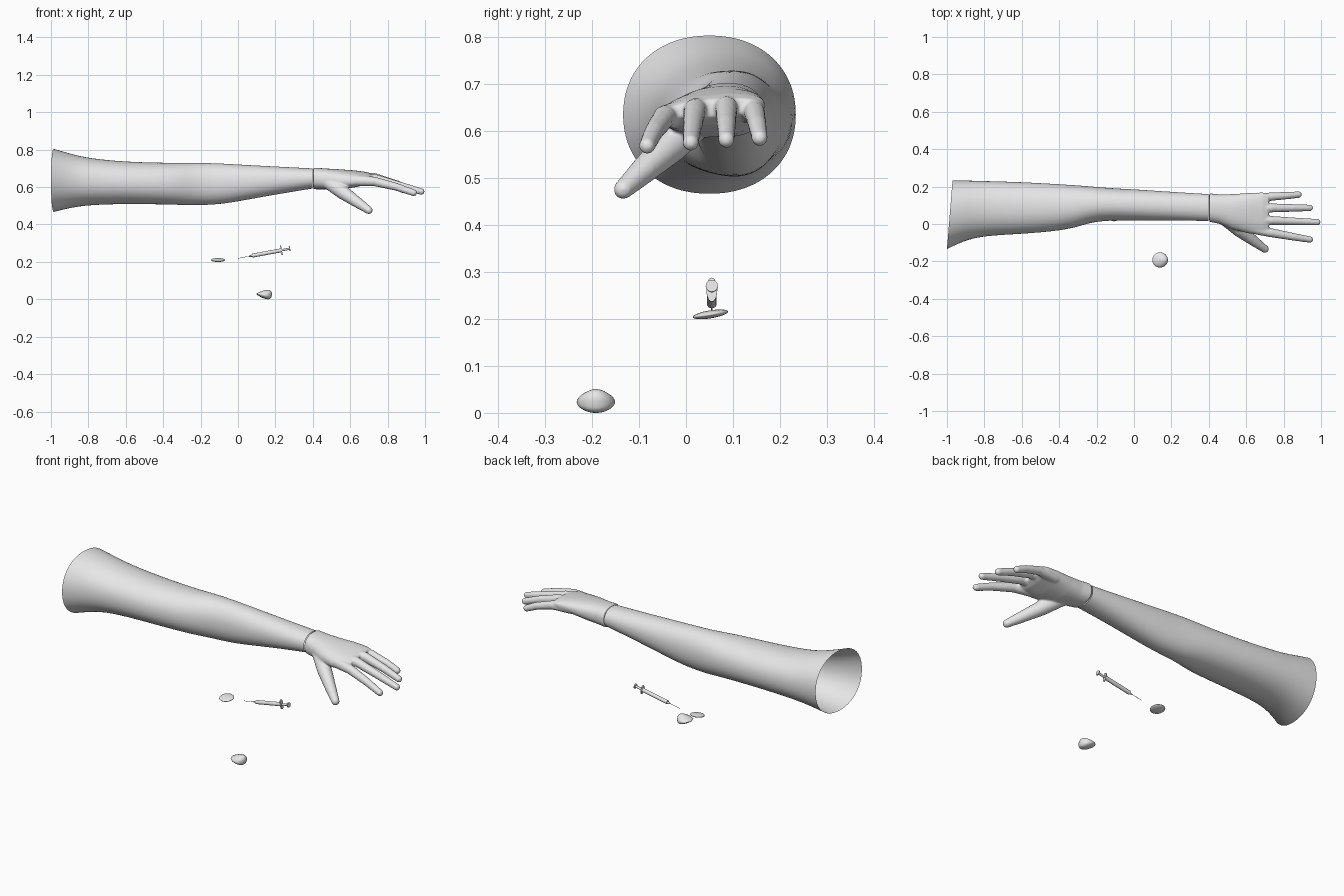
import bpy, bmesh, math
from mathutils import Vector, Matrix

cube = bpy.data.objects.get("Cube")
if cube:
    bpy.data.objects.remove(cube)

GREY = (0.8, 0.8, 0.8, 1)
mat = bpy.data.materials.new("light grey")
mat.use_nodes = True
mat.diffuse_color = GREY
mat.node_tree.nodes["Principled BSDF"].inputs["Base Color"].default_value = GREY


def finish(bm, name, angle=180):
    bmesh.ops.recalc_face_normals(bm, faces=bm.faces[:])
    mesh = bpy.data.meshes.new(name)
    bm.to_mesh(mesh)
    bm.free()
    mesh.materials.append(mat)
    ob = bpy.data.objects.new(name, mesh)
    bpy.context.collection.objects.link(ob)
    bpy.ops.object.select_all(action='DESELECT')
    ob.select_set(True)
    bpy.context.view_layer.objects.active = ob
    bpy.ops.object.shade_smooth_by_angle(angle=math.radians(angle))
    return ob


def loft(bm, sections, sides=32, power=1.0, caps=False):
    """Skin oval sections given as x, y range, z range, z shear and x lean."""
    rings = []
    for x, y0, y1, z0, z1, shear, lean in sections:
        ring = []
        for i in range(sides):
            a = math.tau * i / sides
            c, s = math.cos(a), math.sin(a)
            u = math.copysign(abs(c) ** power, c)
            w = math.copysign(abs(s) ** power, s)
            y = (y0 + y1) / 2 + u * (y1 - y0) / 2
            z = (z0 + z1) / 2 + w * (z1 - z0) / 2 + shear * u
            ring.append(bm.verts.new((x + lean * u, y, z)))
        rings.append(ring)
    for a, b in zip(rings, rings[1:]):
        for i in range(sides):
            j = (i + 1) % sides
            bm.faces.new((a[i], a[j], b[j], b[i]))
    if caps:
        bm.faces.new(rings[0])
        bm.faces.new(rings[-1])


# Hollow sleeve-like arm, open at the shoulder and at the wrist
bm = bmesh.new()
loft(bm, [
    (-0.985, -0.135, 0.235, 0.466, 0.805, 0, 0.015),
    (-0.90, -0.09, 0.233, 0.488, 0.78, 0, 0.01),
    (-0.80, -0.063, 0.23, 0.504, 0.754, 0, 0),
    (-0.60, -0.054, 0.225, 0.51, 0.735, 0, 0),
    (-0.40, -0.037, 0.213, 0.507, 0.73, 0, 0),
    (-0.30, -0.016, 0.207, 0.504, 0.73, 0, 0),
    (-0.22, 0.012, 0.2, 0.502, 0.73, 0, 0),
    (-0.10, 0.02, 0.19, 0.507, 0.727, 0, 0),
    (0.00, 0.017, 0.186, 0.523, 0.721, 0, 0),
    (0.20, 0.019, 0.172, 0.56, 0.71, 0, 0),
    (0.398, 0.016, 0.16, 0.592, 0.70, 0, 0),
], power=0.93)
arm = finish(bm, "arm")
sub = arm.modifiers.new("smooth form", 'SUBSURF')
sub.levels = sub.render_levels = 2

# Hand: palm and digits fused into one skin
bm = bmesh.new()
loft(bm, [
    (0.402, 0.012, 0.164, 0.588, 0.704, 0, 0),
    (0.46, 0.000, 0.158, 0.588, 0.70, 0.003, 0),
    (0.53, -0.030, 0.160, 0.588, 0.695, 0.008, 0),
    (0.62, -0.052, 0.166, 0.60, 0.687, 0.012, 0),
    (0.69, -0.052, 0.169, 0.615, 0.678, 0.01, 0),
    (0.72, -0.045, 0.160, 0.63, 0.668, 0.008, 0),
], power=0.85, caps=True)
digits = [
    [(0.62, -0.02, 0.635, 0.03), (0.73, -0.046, 0.63, 0.025),
     (0.85, -0.068, 0.60, 0.021), (0.94, -0.083, 0.569, 0.018)],
    [(0.62, 0.03, 0.648, 0.03), (0.73, 0.019, 0.645, 0.025),
     (0.86, 0.014, 0.61, 0.021), (0.98, 0.01, 0.576, 0.018)],
    [(0.62, 0.085, 0.652, 0.03), (0.73, 0.086, 0.65, 0.025),
     (0.85, 0.086, 0.615, 0.021), (0.94, 0.086, 0.582, 0.018)],
    [(0.62, 0.135, 0.645, 0.028), (0.73, 0.146, 0.64, 0.023),
     (0.82, 0.152, 0.613, 0.02), (0.88, 0.157, 0.586, 0.018)],
    [(0.48, 0.03, 0.625, 0.035), (0.56, -0.03, 0.572, 0.038),
     (0.64, -0.09, 0.517, 0.029), (0.70, -0.134, 0.476, 0.021)],
]
STEPS = 10
for path in digits:
    for a, b in zip(path, path[1:]):
        for k in range(STEPS + 1):
            x, y, z, r = (Vector(a).lerp(Vector(b), k / STEPS))
            bmesh.ops.create_uvsphere(bm, u_segments=16, v_segments=10, radius=r,
                                      matrix=Matrix.Translation((x, y, z)))
hand = finish(bm, "hand")
fuse = hand.modifiers.new("fuse", 'REMESH')
fuse.mode = 'VOXEL'
fuse.voxel_size = 0.005
fuse.use_smooth_shade = True
soft = hand.modifiers.new("soften", 'SMOOTH')
soft.factor = 0.5
soft.iterations = 8

# Syringe: coaxial parts along a gently rising axis
tip, end = Vector((0.0, 0.055, 0.219)), Vector((0.28, 0.055, 0.271))
axis = (end - tip).normalized()
turn = axis.to_track_quat('Z', 'Y').to_matrix().to_4x4()


def rod(name, start, stop, radius, narrow=1.0, radius2=None):
    bm = bmesh.new()
    place = Matrix.Translation(tip + axis * (start + stop) / 2) @ turn
    bmesh.ops.create_cone(bm, cap_ends=True, segments=20, radius1=radius,
                          radius2=radius2 or radius, depth=stop - start)
    bm.transform(place)
    for v in bm.verts:
        v.co.y = 0.055 + (v.co.y - 0.055) * narrow
    return finish(bm, name, 30)


rod("needle", 0.0, 0.065, 0.0012)
rod("needle_hub", 0.06, 0.078, 0.003, 1, 0.006)
rod("barrel", 0.077, 0.235, 0.0105)
rod("finger_flange", 0.233, 0.239, 0.026, 0.45)
rod("plunger_rod", 0.238, 0.279, 0.006)
rod("thumb_rest", 0.278, 0.284, 0.013)

# Flat lens-shaped pad, tilted up towards the back
bm = bmesh.new()
bmesh.ops.create_uvsphere(bm, u_segments=32, v_segments=16, radius=1)
bm.transform(Matrix.Translation((-0.107, 0.052, 0.21)) @ Matrix.Rotation(0.16, 4, 'X')
             @ Matrix.Diagonal((0.038, 0.038, 0.0085, 1)))
finish(bm, "round_pad")

# Soft swab ball: a dome that thickens to one side
bm = bmesh.new()
bmesh.ops.create_uvsphere(bm, u_segments=32, v_segments=16, radius=1)
for v in bm.verts:
    x, y, z = v.co
    squeeze = 1 - 0.3 * max(z, 0) ** 2
    height = (0.027 + 0.012 * x) if z > 0 else (0.019 + 0.009 * x)
    v.co = (0.139 + 0.041 * x + 0.012 * max(z, 0),
            -0.192 + 0.041 * y * squeeze,
            0.025 - 0.006 * x + height * z)
bm.transform(Matrix.Translation((0, 0, -min(v.co.z for v in bm.verts))))
finish(bm, "swab_ball")
